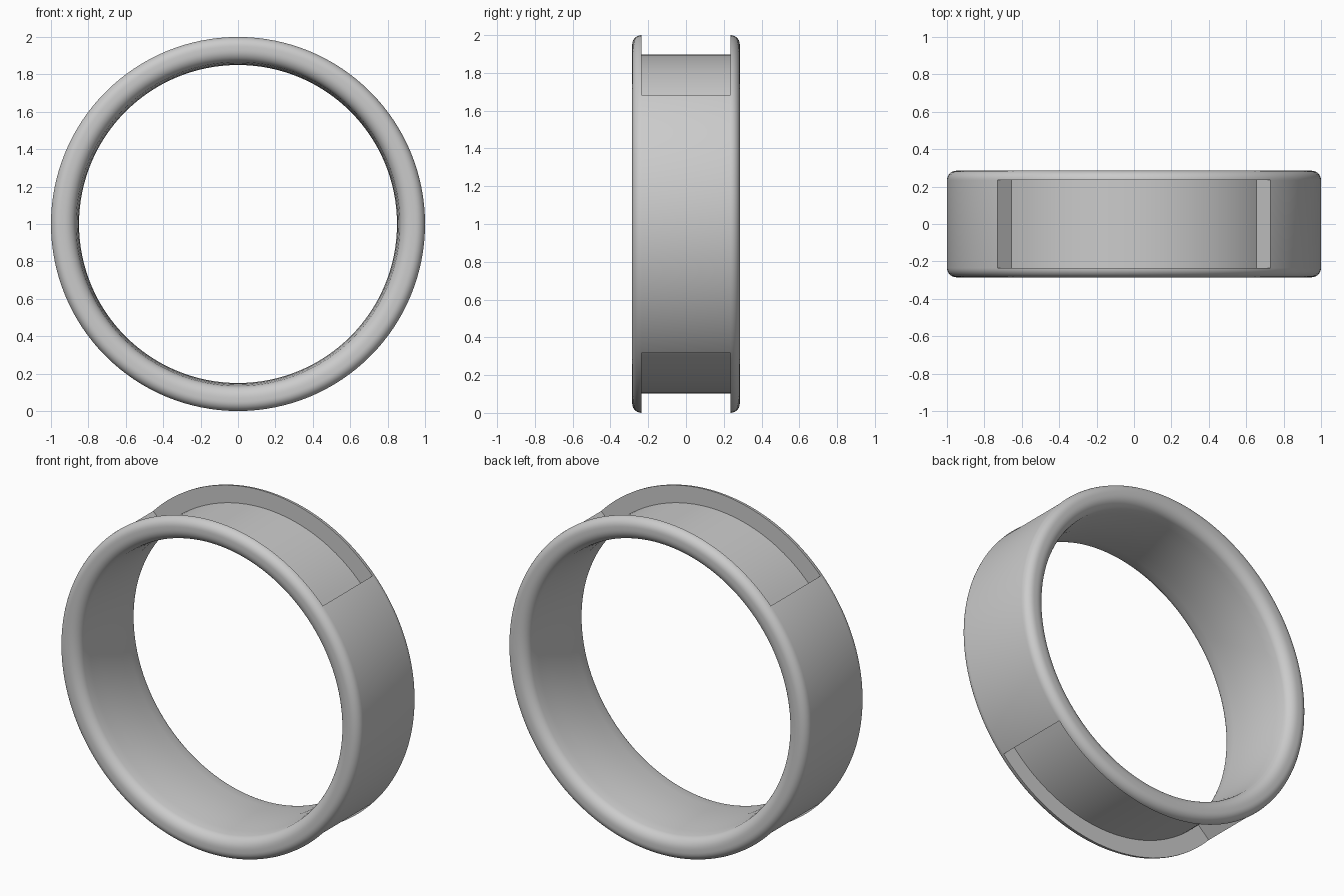
import bpy, bmesh
from math import pi, radians, sin, cos
from mathutils import Matrix, Vector

if "Cube" in bpy.data.objects:
    bpy.data.objects.remove(bpy.data.objects["Cube"])

CENTRE = Vector((0, 0, 1))

metal = bpy.data.materials.new("plain_grey")
metal.use_nodes = True
grey = (0.6, 0.6, 0.6, 1)
metal.diffuse_color = grey
metal.node_tree.nodes["Principled BSDF"].inputs["Base Color"].default_value = grey


def sweep(name, profile, start, angle, steps):
    """Turn a closed (radius, y) profile about the ring axis; start is measured from +z."""
    bm = bmesh.new()
    full = angle >= 2 * pi
    rings = []
    for i in range(steps if full else steps + 1):
        a = start + angle * i / steps
        rings.append([bm.verts.new(CENTRE + Vector((r * sin(a), y, r * cos(a))))
                      for r, y in profile])
    n = len(profile)
    pairs = list(zip(rings, rings[1:]))
    if full:
        pairs.append((rings[-1], rings[0]))
    else:
        bm.faces.new(rings[0])
        bm.faces.new(rings[-1])
    for a, b in pairs:
        for j in range(n):
            k = (j + 1) % n
            bm.faces.new((a[j], a[k], b[k], b[j]))
    bmesh.ops.recalc_face_normals(bm, faces=bm.faces)
    mesh = bpy.data.meshes.new(name)
    bm.to_mesh(mesh)
    bm.free()
    obj = bpy.data.objects.new(name, mesh)
    bpy.context.collection.objects.link(obj)
    mesh.materials.append(metal)
    return obj


# Band section: flat outside, rounded rims, gently domed inside
def corner(cr, cy, rr, ry, a0, a1, steps=7):
    return [(cr + rr * cos(radians(a0 + (a1 - a0) * i / steps)),
             cy + ry * sin(radians(a0 + (a1 - a0) * i / steps))) for i in range(steps + 1)]


half = corner(0.95, 0.235, 0.05, 0.05, 0, 90)
half += corner(0.93, 0.225, 0.065, 0.06, 90, 170)
half += [(0.86, 0.18), (0.854, 0.1)]
section = half + [(0.85, 0)] + [(r, -y) for r, y in reversed(half)]
band = sweep("ring_band", section, 0, 2 * pi, 128)

# Recesses cut into the top and bottom of the band
SPREAD = radians(46.9)
pocket = [(0.897, -0.236), (1.1, -0.236), (1.1, 0.236), (0.897, 0.236)]
for label, middle in (("top", 0), ("bottom", pi)):
    cutter = sweep(label + "_recess_cutter", pocket, middle - SPREAD, 2 * SPREAD, 40)
    cutter.hide_render = True
    cutter.hide_set(True)
    cut = band.modifiers.new(label + "_recess", "BOOLEAN")
    cut.operation = "DIFFERENCE"
    cut.solver = "EXACT"
    cut.object = cutter

# Apply the cuts and smooth the curved surfaces
bpy.ops.object.select_all(action="DESELECT")
band.select_set(True)
bpy.context.view_layer.objects.active = band
for name in [m.name for m in band.modifiers]:
    bpy.ops.object.modifier_apply(modifier=name)
for obj in [o for o in bpy.data.objects if o.name.endswith("_recess_cutter")]:
    bpy.data.objects.remove(obj)
bpy.ops.object.shade_smooth_by_angle(angle=radians(35))
